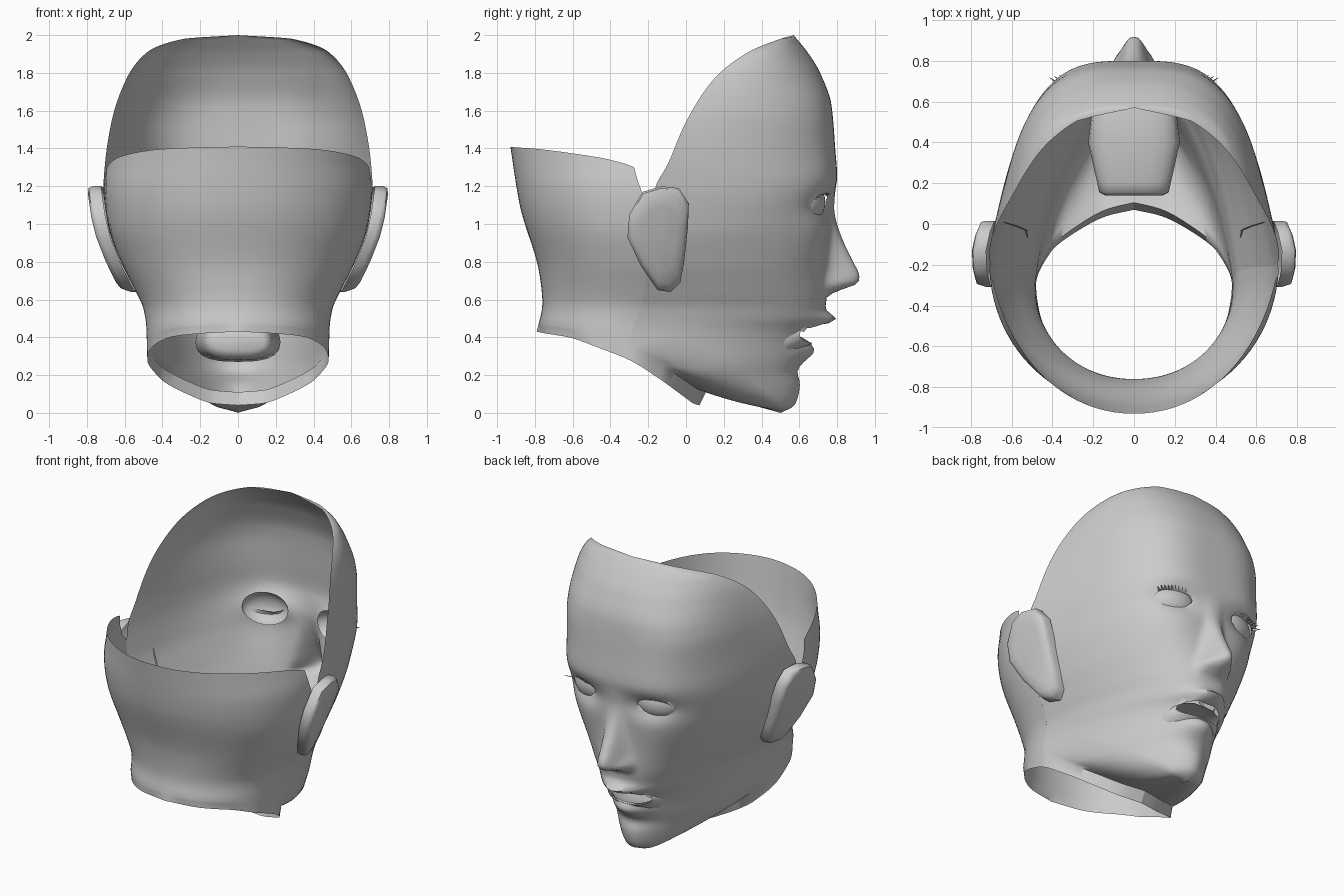
import bpy, bmesh
from math import sin, cos, radians, exp, pi
from mathutils import Vector

if "Cube" in bpy.data.objects:
    bpy.data.objects.remove(bpy.data.objects["Cube"])


def curve(*pts):
    """Smooth monotone interpolation through (t, value) keys."""
    t = [p[0] for p in pts]
    v = [p[1] for p in pts]
    d = [(v[i + 1] - v[i]) / (t[i + 1] - t[i]) for i in range(len(t) - 1)]
    m = [d[0]] + [0 if a * b <= 0 else 2 * a * b / (a + b) for a, b in zip(d, d[1:])] + [d[-1]]

    def f(x):
        x = min(max(x, t[0]), t[-1])
        i = next(k for k in range(len(d)) if x <= t[k + 1])
        h = t[i + 1] - t[i]
        s = (x - t[i]) / h
        return (v[i] * (1 + 2 * s) * (1 - s) ** 2 + v[i + 1] * s * s * (3 - 2 * s)
                + h * (m[i] * s * (1 - s) ** 2 + m[i + 1] * s * s * (s - 1)))
    return f


def make(name, verts, faces, angle=50):
    me = bpy.data.meshes.new(name)
    me.from_pydata([tuple(p) for p in verts], [], faces)
    bm = bmesh.new()
    bm.from_mesh(me)
    bmesh.ops.remove_doubles(bm, verts=bm.verts, dist=0.0005)
    bmesh.ops.delete(bm, geom=[p for p in bm.verts if not p.link_faces], context='VERTS')
    bmesh.ops.recalc_face_normals(bm, faces=bm.faces)
    bm.to_mesh(me)
    bm.free()
    ob = bpy.data.objects.new(name, me)
    bpy.context.collection.objects.link(ob)
    bpy.ops.object.select_all(action='DESELECT')
    ob.select_set(True)
    bpy.context.view_layer.objects.active = ob
    bpy.ops.object.shade_smooth_by_angle(angle=radians(angle))
    return ob


def grid(cols, closed=False):
    """Vertices and quads from equally long columns."""
    n, k = len(cols[0]), len(cols)
    verts = [p for c in cols for p in c]
    faces = [(i * n + j, (i + 1) % k * n + j, (i + 1) % k * n + j + 1, i * n + j + 1)
             for i in range(k if closed else k - 1) for j in range(n - 1)]
    return verts, faces


# Head sections by height: front line, half width, side line, back line, squareness, taper to the front
front = curve((0, .50), (.04, .575), (.12, .60), (.22, .61), (.33, .63), (.44, .67), (.5, .72),
              (.62, .745), (.8, .75), (1, .765), (1.15, .785), (1.25, .80), (1.4, .79),
              (1.63, .77), (1.8, .71), (1.9, .65), (2, .57))
width = curve((0, .42), (.15, .45), (.28, .48), (.45, .485), (.55, .5), (.64, .54), (.8, .62), (1, .69),
              (1.2, .712), (1.31, .705), (1.54, .67), (1.77, .59), (1.91, .48), (1.98, .29), (2, 0))
side = curve((0, -.3), (.35, -.3), (.64, -.22), (1, -.2), (1.2, -.16), (1.31, -.1), (1.54, 0),
             (1.77, .15), (1.91, .33), (1.98, .5), (2, .57))
back = curve((.43, -.79), (.58, -.76), (.73, -.775), (1.1, -.88), (1.41, -.93))
square = curve((0, 1.8), (.3, 2.1), (.6, 2.5), (.9, 2.9), (1.2, 3.6), (1.5, 3.4), (1.8, 2.5), (2, 2))
taper = curve((0, .3), (.3, .25), (.6, .25), (.9, .27), (1.3, .28), (1.6, .2), (1.8, .1), (2, 0))
# Jaw edge, back top edge and neck opening by angle from the front
jaw = curve((0, 0), (20, .03), (35, .1), (50, .2), (65, .32), (80, .41), (90, .43), (180, .48))
top_edge = curve((90, 1.1), (95, 1.17), (101, 1.3), (125, 1.37), (150, 1.4), (180, 1.41))
rim_x = curve((0, 0), (20, .13), (40, .27), (60, .41), (90, .48), (115, .46), (140, .36), (160, .2), (180, 0))
rim_y = curve((0, .07), (20, .04), (40, -.03), (60, -.14), (90, -.3), (115, -.45), (140, -.62), (160, -.74), (180, -.79))
rim_z = curve((0, .04), (20, .05), (40, .1), (60, .18), (90, .28), (115, .34), (140, .4), (160, .42), (180, .43))
nose = curve((.62, 0), (.65, .07), (.69, .165), (.72, .17), (.8, .135), (.9, .08), (1.0, .035), (1.08, .012), (1.2, 0))


def bump(x, z, cx, cz, rx, rz):
    return exp(-((abs(x) - cx) / rx) ** 2 - ((z - cz) / rz) ** 2)


def relief(x, z):
    """Nose, lips, eye sockets and cheeks."""
    y = nose(z) * exp(-abs(x / (.08 - .025 * min(max((z - .7) / .3, 0), 1))) ** 2.5)
    y += .035 * bump(x, z, .09, .68, .035, .04)
    y += .075 * bump(x, z, 0, .495, .13, .035) + .05 * bump(x, z, 0, .325, .12, .045)
    y -= .05 * bump(x, z, .26, 1.10, .15, .075)
    y -= .02 * bump(x, z, 0, .22, .15, .04)
    return y + .02 * bump(x, z, .36, .9, .15, .15)


def skin(deg, z):
    a = radians(abs(deg))
    n = square(z) if abs(deg) <= 90 else 2.1
    s, c = max(sin(a), 0) ** (2 / n), abs(cos(a)) ** (2 / n)
    x = width(z) * s * (1 if deg >= 0 else -1)
    if abs(deg) <= 90:
        x *= 1 - taper(z) * c
        return Vector((x, side(z) + (front(z) - side(z)) * c + relief(x, z) * min(c * 3, 1), z))
    return Vector((x, side(z) + (back(z) - side(z)) * c, z))


def column(deg, ztop, rows, power):
    """Head edge down to the jaw, rounded under the jaw, then to the neck opening."""
    d = abs(deg)
    zj = jaw(d)
    pts = [skin(deg, zj + (ztop - zj) * (1 - (i / rows) ** power)) for i in range(rows + 1)]
    rim = Vector((rim_x(d) * (1 if deg >= 0 else -1), rim_y(d), rim_z(d)))
    e = pts[-1]
    if d > 90:
        return pts + [e.lerp(rim, k / 4) for k in range(1, 5)]
    crease = rim + Vector((0, .035 * cos(radians(d)), .07))
    ctrl = e.lerp(crease, .3) - Vector((0, 0, .07 * sin(radians(2 * d))))
    for k in range(1, 9):
        t = k / 8
        pts.append(e * (1 - t) ** 2 + ctrl * 2 * t * (1 - t) + crease * t * t)
    return pts + [rim]


# Face with clean openings for eyes and mouth
EYE_X, EYE_Z = .27, 1.115
degs = [90 * (abs(i) / 70) ** 1.1 * (1 if i > 0 else -1) for i in range(-70, 71)]
verts, faces = grid([column(d, 2, 110, 1.35) for d in degs])
snapped, lid = set(), []
for i, p in enumerate(verts):
    for cx, cz, rx, rz in ((EYE_X, EYE_Z, .115, .042), (-EYE_X, EYE_Z, .115, .042), (0, .42, .17, .045)):
        dx, dz = (p.x - cx) / rx, (p.z - cz) / rz
        r = (dx * dx + dz * dz) ** .5
        if p.y > .3 and r < 1:
            r = max(r, .001)
            p.x, p.z = cx + dx / r * rx, cz + dz / r * rz
            p.y = skin_y = p.y
            snapped.add(i)
            if cx > 0:
                lid.append(p)
make("face", verts, [f for f in faces if not all(v in snapped for v in f)], 70)

# Back of head and neck
cols = [column(d if d <= 180 else d - 360, top_edge(min(d, 360 - d)), 26, 1)
        for d in [90.001 + 179.998 * i / 48 for i in range(49)]]
make("neck_back", *grid(cols), 70)

# Mouth pocket
rings = []
for y, w, zl, zh in ((.60, .17, .37, .46), (.52, .21, .31, .48), (.4, .225, .27, .48), (.2, .18, .28, .46),
                     (.155, .17, .3, .445), (.14, .14, .33, .42)):
    ring = []
    for k in range(20):
        a = 2 * pi * k / 20
        c, s = cos(a), sin(a)
        ring.append(Vector((w * abs(c) ** .7 * (1 if c > 0 else -1), y + .07 * (1 - c * c) * (y > .5),
                            (zl + zh) / 2 + (zh - zl) / 2 * abs(s) ** .8 * (1 if s > 0 else -1))))
    rings.append(ring)
verts, faces = grid([[r[k] for r in rings] for k in range(20)], closed=True)
make("mouth_pocket", verts, faces + [tuple(k * 6 + 5 for k in range(20))], 60)

ear_outline = [(-.23, 1.17), (-.13, 1.2), (-.04, 1.19), (.015, 1.11), (.01, .98), (-.01, .8), (-.03, .69),
               (-.08, .64), (-.15, .65), (-.24, .78), (-.31, .93), (-.3, 1.05)]
ear_x = curve((.64, .62), (.8, .70), (1, .77), (1.2, .80))

# Eye slant taken from the lid corners
inner, outer = min(lid, key=lambda p: p.x).copy(), max(lid, key=lambda p: p.x).copy()
slope = (outer.y - inner.y) / (outer.x - inner.x)
tangent = Vector((1, slope, 0)).normalized()
normal = Vector((-tangent.y, tangent.x, 0))
center = Vector((EYE_X, inner.y + slope * (EYE_X - inner.x), EYE_Z)) - normal * .07

for sgn, tag in ((1, "right"), (-1, "left")):
    # Ear: shallow cap with a rounded rim
    cols = []
    for y, z in ear_outline:
        col = []
        for inset, depth in ((1, .075), (1, .03), (.96, .008), (.85, 0), (.6, .003)):
            yy, zz = -.13 + (y + .13) * inset, .93 + (z - .93) * inset
            tuck = (.03 + .04 * max(0, min(1, (1.1 - zz) / .2))) * max(yy + .13, 0) / .15
            col.append(Vector((sgn * (ear_x(zz) - depth - tuck), yy, zz)))
        cols.append(col)
    verts, faces = grid(cols, closed=True)
    make(tag + "_ear", verts, faces + [tuple(k * 5 + 4 for k in range(12))])

    # Eyeball front
    cols = []
    for i in range(24):
        a = 2 * pi * i / 24
        col = [center + tangent * .15 * sin(b) * cos(a) + normal * .09 * cos(b) + Vector((0, 0, .11 * sin(b) * sin(a)))
               for b in [radians(85) * j / 8 for j in range(9)]]
        cols.append([Vector((sgn * p.x, p.y, p.z)) for p in col])
    make(tag + "_eyeball", *grid(cols, closed=True))

    # Upper lashes: a row of thin blades along the lid
    verts, faces = [], []
    for k in range(9):
        x = EYE_X - .07 + .02 * k
        base = [Vector((q, inner.y + slope * (q - inner.x) + .015,
                        EYE_Z + .042 * max(0, 1 - ((q - EYE_X) / .115) ** 2) ** .5)) for q in (x, x + .02)]
        base.append(base[1] + normal * .035 + Vector((.003 * k, 0, .012)))
        faces.append((3 * k, 3 * k + 1, 3 * k + 2))
        verts += [(sgn * p.x, p.y, p.z) for p in base]
    make(tag + "_lashes", verts, faces)
